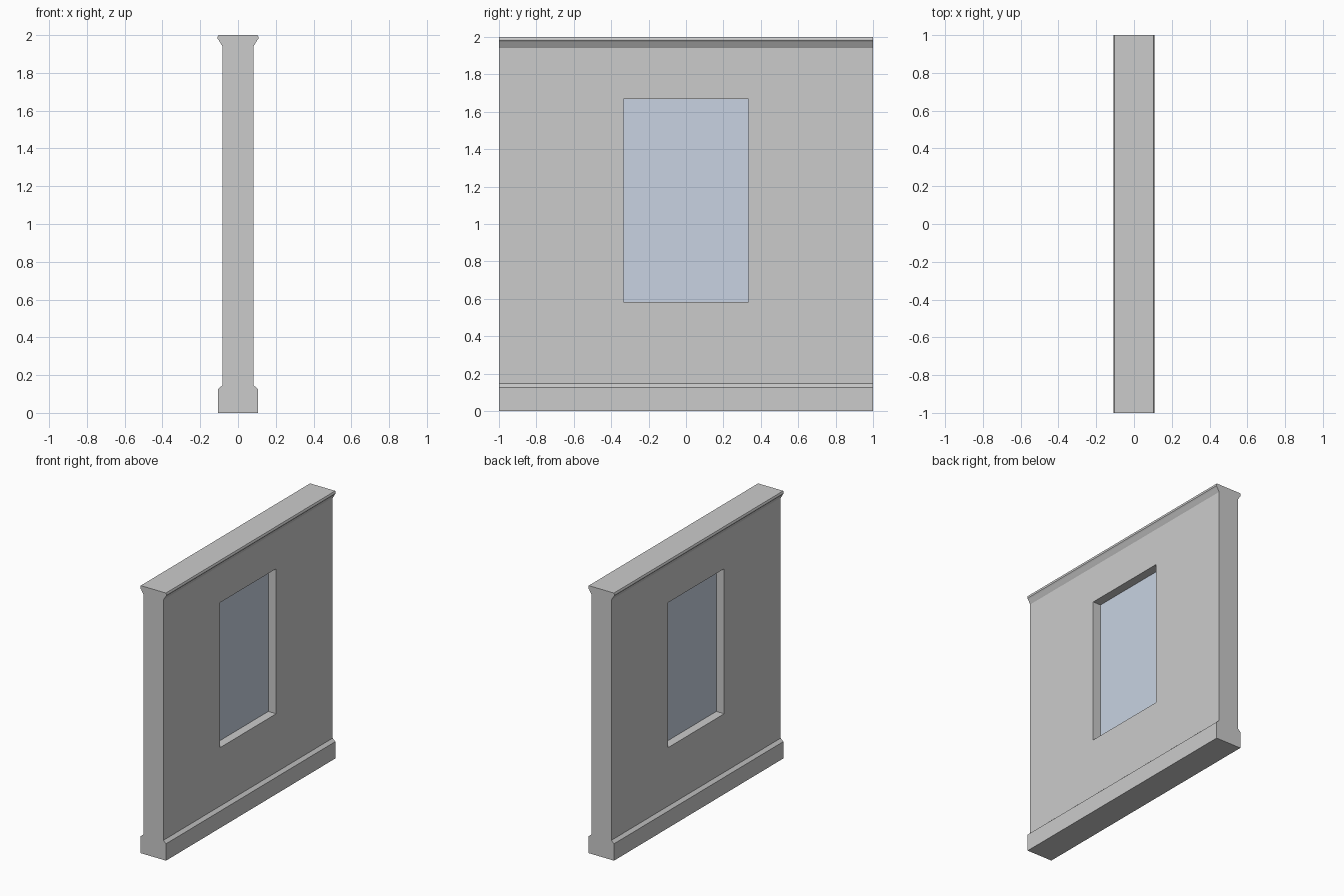
import bpy, bmesh

if "Cube" in bpy.data.objects:
    bpy.data.objects.remove(bpy.data.objects["Cube"])

HALF_LENGTH = 1.0
OPENING_Y, OPENING_Z = 0.333, (0.583, 1.667)


def finish(name, bm):
    bmesh.ops.recalc_face_normals(bm, faces=bm.faces)
    mesh = bpy.data.meshes.new(name)
    bm.to_mesh(mesh)
    bm.free()
    obj = bpy.data.objects.new(name, mesh)
    bpy.context.collection.objects.link(obj)
    return obj


def opening_box(name, half_depth):
    """Box filling the window opening, with the given half depth along x."""
    bm = bmesh.new()
    bmesh.ops.create_cube(bm, size=1)
    bmesh.ops.scale(bm, verts=bm.verts,
                    vec=(2 * half_depth, 2 * OPENING_Y, OPENING_Z[1] - OPENING_Z[0]))
    bmesh.ops.translate(bm, verts=bm.verts, vec=(0, 0, sum(OPENING_Z) / 2))
    return finish(name, bm)


# Wall: half profile (skirting, flat wall, cornice), mirrored and extruded along y
half = [(0.105, 0), (0.105, 0.126), (0.083, 0.146), (0.083, 1.942),
        (0.088, 1.95), (0.101, 1.972), (0.108, 1.981), (0.108, 1.99), (0.104, 2.0)]
profile = half + [(-x, z) for x, z in reversed(half)]
bm = bmesh.new()
end = bm.faces.new([bm.verts.new((x, -HALF_LENGTH, z)) for x, z in profile])
ext = bmesh.ops.extrude_face_region(bm, geom=[end], use_keep_orig=True)
bmesh.ops.translate(bm, vec=(0, 2 * HALF_LENGTH, 0),
                    verts=[g for g in ext["geom"] if isinstance(g, bmesh.types.BMVert)])
wall = finish("wall", bm)

# Window opening cut through the wall
cutter = opening_box("opening_cutter", 0.3)
cutter.hide_render = True
cut = wall.modifiers.new("window_opening", "BOOLEAN")
cut.operation = "DIFFERENCE"
cut.solver = "EXACT"
cut.object = cutter
bpy.context.view_layer.objects.active = wall
bpy.ops.object.modifier_apply(modifier=cut.name)
bpy.data.objects.remove(cutter)

# Glass pane recessed in the middle of the opening
pane = opening_box("window_pane", 0.018)
glass = bpy.data.materials.new("blue_glass")
glass.diffuse_color = (0.58, 0.65, 0.76, 1)
glass.use_nodes = True
glass.node_tree.nodes["Principled BSDF"].inputs["Base Color"].default_value = glass.diffuse_color
pane.data.materials.append(glass)
